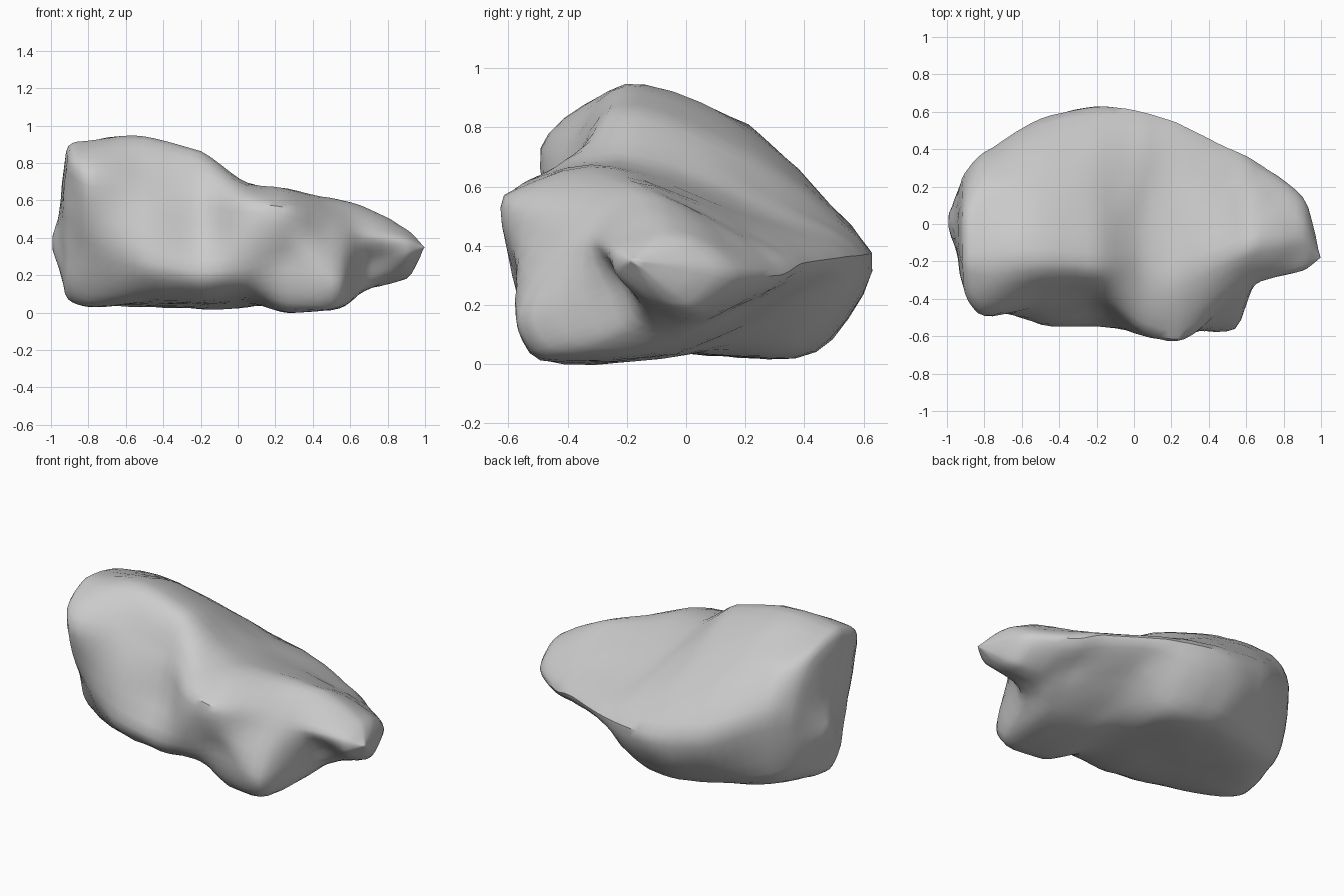
import bpy, bmesh, math
from mathutils import Vector, noise

cube = bpy.data.objects.get("Cube")
if cube:
    bpy.data.objects.remove(cube)

# Lengthwise rails of the boulder: (y, z) in hundredths at each station along x
STATIONS = (-92, -80, -50, -20, 5, 27, 54, 68, 90)
RAILS = {
    "crest": ((-18, 86), (-22, 92), (-20, 94), (-22, 86), (-22, 69), (-25, 66), (-15, 60), (-11, 56), (-9, 45)),
    "back_shoulder": ((8, 80), (19, 81), (22, 79), (20, 71), (22, 56), (22, 50), (18, 45), (16, 43), (4, 41)),
    "back_edge": ((24, 53), (38, 54), (56, 42), (63, 38), (60, 37), (52, 36), (39, 34), (31, 30), (14, 31)),
    "back_foot": ((16, 22), (28, 12), (37, 6), (44, 4), (40, 6), (34, 21), (20, 18), (12, 17), (4, 19)),
    "belly": ((-8, 10), (-2, 4), (0, 4), (0, 4), (0, 4), (0, 3), (-10, 4), (0, 12), (-6, 19)),
    "front_foot": ((-19, 17), (-22, 6), (-36, 8), (-39, 8), (-41, 9), (-47, 2), (-47, 3), (-16, 14), (-16, 24)),
    "front_waist": ((-27, 45), (-39, 37), (-54, 28), (-55, 22), (-57, 24), (-56, 29), (-56, 18), (-22, 27), (-24, 31)),
    "front_shoulder": ((-33, 78), (-49, 73), (-41, 71), (-39, 64), (-57, 59), (-61, 56), (-38, 47), (-31, 42), (-24, 39)),
}
LEFT_END = Vector((-0.95, 0, 0.45))
RIGHT_TIP = Vector((1, -0.18, 0.35))
STEPS = 5
TENSION = 0.4


def smooth_path(points, closed):
    """Resample points with a cardinal spline through all of them."""
    n = len(points)

    def pick(i):
        return points[i % n] if closed else points[max(0, min(n - 1, i))]

    out = []
    for i in range(n if closed else n - 1):
        a, b, c, d = (pick(i + k) for k in (-1, 0, 1, 2))
        m, q = (c - a) * TENSION, (d - b) * TENSION
        for s in range(STEPS):
            t = s / STEPS
            t2, t3 = t * t, t * t * t
            out.append(b * (2 * t3 - 3 * t2 + 1) + m * (t3 - 2 * t2 + t)
                       + c * (3 * t2 - 2 * t3) + q * (t3 - t2))
    if not closed:
        out.append(points[-1])
    return out


# Loft: smooth every rail lengthwise, then every ring around
paths = []
for rail in RAILS.values():
    body = [Vector((x, y, z)) / 100 for x, (y, z) in zip(STATIONS, rail)]
    paths.append(smooth_path([LEFT_END] + body + [RIGHT_TIP], False))
rings = [smooth_path(list(ring), True) for ring in zip(*paths)]

bm = bmesh.new()
grid = [[bm.verts.new(p) for p in ring] for ring in rings]
for near, far in zip(grid, grid[1:]):
    for i in range(len(near)):
        j = (i + 1) % len(near)
        bm.faces.new((near[i], near[j], far[j], far[i]))
bmesh.ops.remove_doubles(bm, verts=bm.verts, dist=0.0005)
bmesh.ops.recalc_face_normals(bm, faces=bm.faces)
bm.normal_update()

# Weathering: fine unevenness plus hollows given by centre, radius and depth
HOLLOWS = (
    ((0.40, -0.48, 0.40), 0.09, 0.03),   # beside the front ridge
    ((-0.20, -0.48, 0.43), 0.13, 0.03),  # front scoop
    ((-0.95, 0.00, 0.36), 0.12, -0.05),  # spur standing out of the left end
)
moves = []
for v in bm.verts:
    push = 0.01 * noise.fractal(v.co * 4.5, 1.0, 2.0, 3)
    for centre, radius, depth in HOLLOWS:
        gap = (v.co - Vector(centre)).length / radius
        push -= depth * math.exp(-gap * gap)
    moves.append(v.normal * push)
for v, move in zip(bm.verts, moves):
    v.co += move

mesh = bpy.data.meshes.new("boulder")
bm.to_mesh(mesh)
bm.free()
boulder = bpy.data.objects.new("boulder", mesh)
bpy.context.collection.objects.link(boulder)

# Plain grey stone
stone = bpy.data.materials.new("grey_stone")
stone.use_nodes = True
colour = (0.6, 0.6, 0.6, 1)
stone.diffuse_color = colour
stone.node_tree.nodes["Principled BSDF"].inputs["Base Color"].default_value = colour
mesh.materials.append(stone)

bpy.ops.object.select_all(action="DESELECT")
boulder.select_set(True)
bpy.context.view_layer.objects.active = boulder
bpy.ops.object.shade_smooth_by_angle(angle=math.radians(40))
